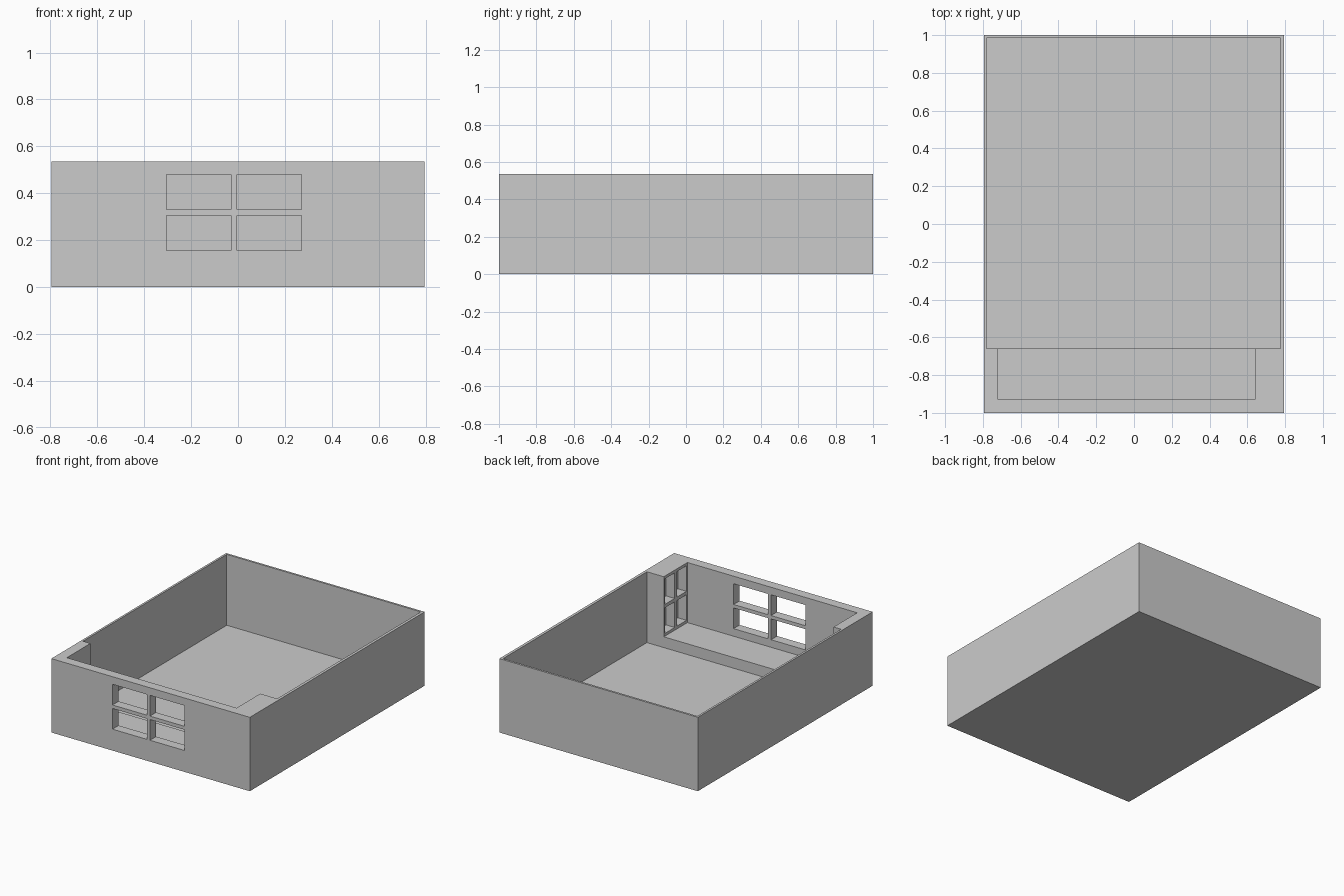
import bpy

if "Cube" in bpy.data.objects:
    bpy.data.objects.remove(bpy.data.objects["Cube"])


def box(name, x, y, z):
    """Axis-aligned box from (min, max) ranges."""
    bpy.ops.mesh.primitive_cube_add(size=1, location=[sum(r) / 2 for r in (x, y, z)])
    ob = bpy.context.object
    ob.name = name
    ob.scale = [r[1] - r[0] for r in (x, y, z)]
    bpy.ops.object.transform_apply(location=True, rotation=False, scale=True)
    return ob


def cut(target, name, x, y, z):
    """Subtract a box from the target and discard the cutter."""
    cutter = box(name, x, y, z)
    cutter.hide_render = True
    mod = target.modifiers.new(name, 'BOOLEAN')
    mod.operation = 'DIFFERENCE'
    mod.solver = 'EXACT'
    mod.object = cutter
    bpy.context.view_layer.objects.active = target
    bpy.ops.object.modifier_apply(modifier=mod.name)
    bpy.data.objects.remove(cutter, do_unlink=True)


TOP = 0.535

# Solid block
room = box("room_shell", (-0.795, 0.795), (-1, 1), (0, TOP))

# Main room and raised alcove behind the front wall
cut(room, "main_room", (-0.78, 0.775), (-0.66, 0.985), (0.022, 1))
cut(room, "alcove", (-0.72, 0.64), (-0.93, -0.60), (0.10, 1))

# Front window: four panes through the wall
for x in ((-0.305, -0.03), (-0.005, 0.27)):
    for z in ((0.155, 0.305), (0.33, 0.48)):
        cut(room, "front_pane", x, (-1.1, -0.85), z)

# Blind window: four recessed panes in the right end of the alcove
for y in ((-0.92, -0.81), (-0.785, -0.675)):
    for z in ((0.12, 0.305), (0.33, 0.515)):
        cut(room, "side_pane", (0.55, 0.71), y, z)
